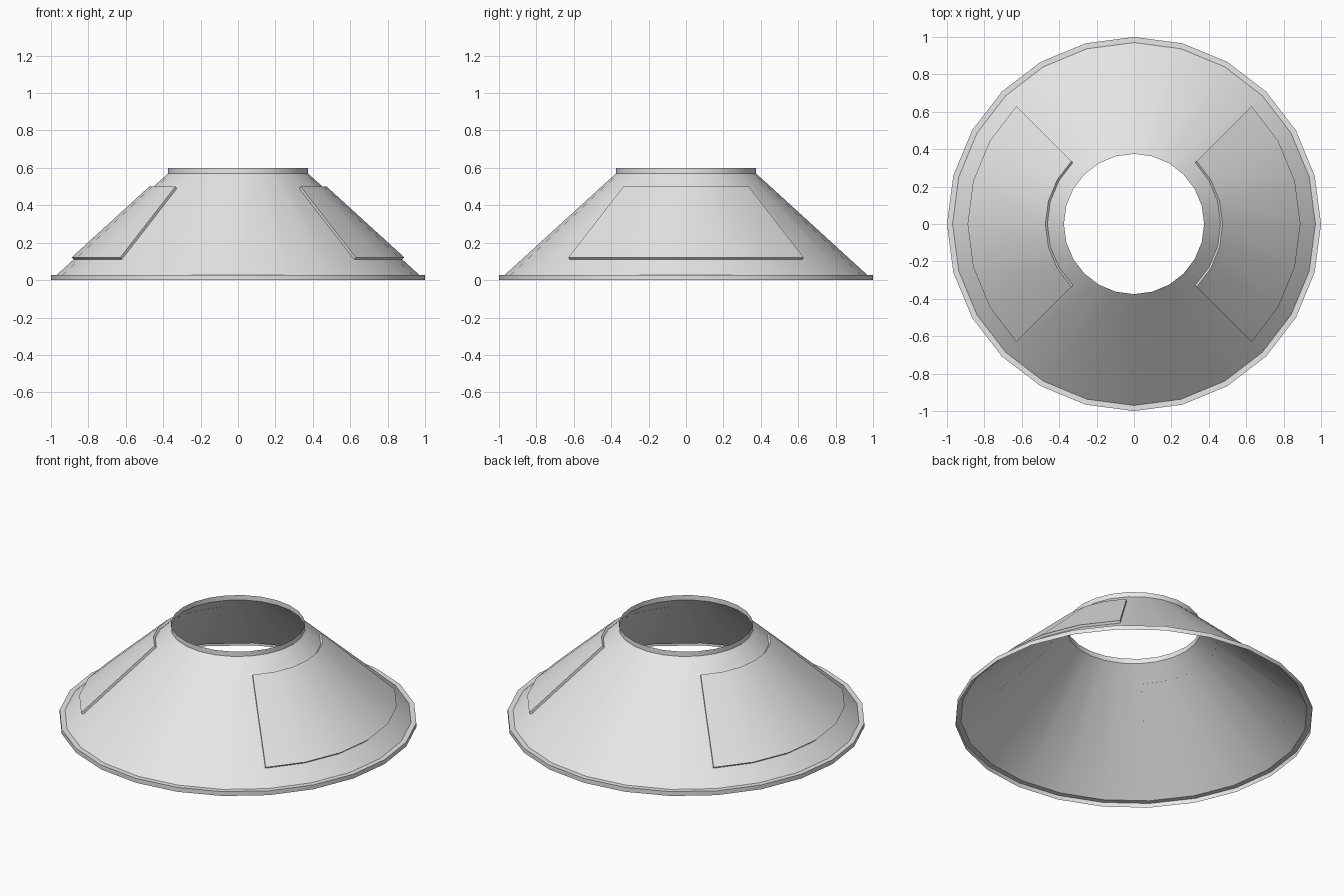
import bpy, bmesh, math

if "Cube" in bpy.data.objects:
    bpy.data.objects.remove(bpy.data.objects["Cube"])

SIDES = 24
STEP = 2 * math.pi / SIDES

grey = bpy.data.materials.new("light grey")
grey.diffuse_color = (0.8, 0.8, 0.8, 1)
grey.use_nodes = True
grey.node_tree.nodes["Principled BSDF"].inputs["Base Color"].default_value = grey.diffuse_color


def lathe(name, profile, first, count):
    """Sweep an (r, z) profile around z over `count` segments from segment `first`."""
    bm = bmesh.new()
    closed = count == SIDES
    cols = []
    for i in range(count if closed else count + 1):
        a = (first + i) * STEP
        cols.append([bm.verts.new((r * math.cos(a), r * math.sin(a), z)) for r, z in profile])
    for i in range(count):
        p, q = cols[i], cols[(i + 1) % len(cols)]
        for k in range(len(profile) - 1):
            bm.faces.new((p[k], q[k], q[k + 1], p[k + 1]))
    if not closed:  # side walls at both ends
        bm.faces.new(cols[0])
        bm.faces.new(cols[-1][::-1])
    mesh = bpy.data.meshes.new(name)
    bm.to_mesh(mesh)
    bm.free()
    mesh.materials.append(grey)
    ob = bpy.data.objects.new(name, mesh)
    bpy.context.collection.objects.link(ob)
    bpy.ops.object.select_all(action='DESELECT')
    ob.select_set(True)
    bpy.context.view_layer.objects.active = ob
    bpy.ops.object.shade_smooth_by_angle(angle=math.radians(30))
    return ob


# Thin open shell: base flange, cone and upright collar
lathe("cone_shell", [(1.0, 0), (1.0, 0.027), (0.97, 0.027), (0.375, 0.57), (0.375, 0.6)], 0, SIDES)

# Raised quarter-turn plates on both sides, seated on the cone
plate = [(0.879, 0.11), (0.89, 0.121), (0.474, 0.5), (0.463, 0.489)]
lathe("right_plate", plate, -3, 6)
lathe("left_plate", plate, 9, 6)
